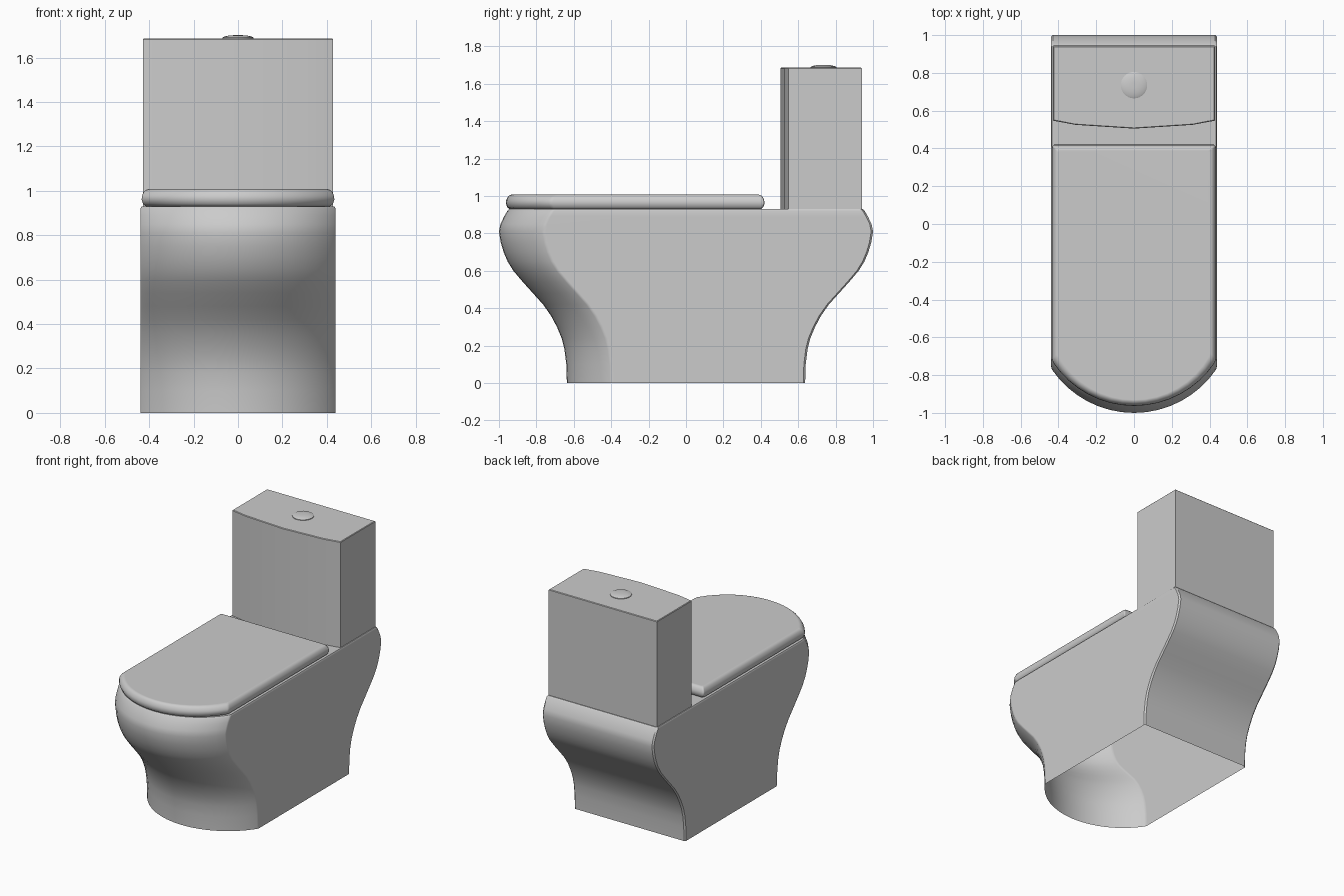
import bpy, bmesh
from math import sin, cos, asin, pi, radians

cube = bpy.data.objects.get("Cube")
if cube:
    bpy.data.objects.remove(cube, do_unlink=True)

ceramic = bpy.data.materials.new("grey ceramic")
ceramic.use_nodes = True
COLOR = (0.6, 0.6, 0.6, 1)
ceramic.diffuse_color = COLOR
ceramic.node_tree.nodes["Principled BSDF"].inputs["Base Color"].default_value = COLOR


def loft(name, rings, bottom=True, angle=35):
    """Skin a stack of (outline, z) rings and cap the ends."""
    bm = bmesh.new()
    loops = [[bm.verts.new((x, y, z)) for x, y in outline] for outline, z in rings]
    count = len(loops[0])
    for low, high in zip(loops, loops[1:]):
        for i in range(count):
            j = (i + 1) % count
            bm.faces.new((low[i], low[j], high[j], high[i]))
    bm.faces.new(loops[-1])
    if bottom:
        bm.faces.new(loops[0][::-1])
    mesh = bpy.data.meshes.new(name)
    bm.to_mesh(mesh)
    bm.free()
    mesh.materials.append(ceramic)
    obj = bpy.data.objects.new(name, mesh)
    bpy.context.collection.objects.link(obj)
    bpy.ops.object.select_all(action="DESELECT")
    obj.select_set(True)
    bpy.context.view_layer.objects.active = obj
    bpy.ops.object.shade_smooth_by_angle(angle=radians(angle))
    weighted = obj.modifiers.new("Weighted normals", "WEIGHTED_NORMAL")
    weighted.keep_sharp = True
    return obj


def bowed(half, front, back, sag=0.23, steps=16, soft=0.01):
    """Counter-clockwise outline: bowed front, straight sides, square back."""
    w = half - soft / 2
    radius = (w * w + sag * sag) / (2 * sag)
    sweep = asin(w / radius)
    arc = []
    for i in range(steps + 1):
        a = sweep * (2 * i / steps - 1)
        arc.append((radius * sin(a), front + radius * (1 - cos(a))))
    right = [(half, front + sag + 2 * soft), (half, back - soft), (half - soft, back)]
    return arc + right + [(-x, y) for x, y in reversed(right)]


# Pedestal and bowl: one open-bottomed shell, flaring at front and back
flare = [(0, .637), (.1, .64), (.18, .65), (.24, .665), (.3, .69), (.36, .722),
         (.42, .764), (.48, .818), (.54, .872), (.6, .923), (.65, .954),
         (.7, .975), (.75, .99), (.81, 1.0), (.85, .992), (.89, .973), (.92, .955)]
body = [(bowed(.44, -r, r), z) for z, r in flare]
body.append((bowed(.434, -.945, .945), .93))
loft("bowl_body", body, bottom=False)

# Closed lid with rounded rim
rim = [(.022, .928), (.007, .94), (0, .96), (.002, .978), (.01, .995), (.02, 1.004), (.032, 1.008)]
loft("seat_lid", [(bowed(.434 - d, -.963 + d, .42 - d), z) for d, z in rim], angle=60)


# Cistern with a gently faceted front and fine softened top edge
def tank(d):
    right = [(.31, .525 + d), (.428 - d, .547 + d), (.428 - d, .94 - d)]
    return [(0, .505 + d)] + right + [(-x, y) for x, y in reversed(right)]


loft("cistern", [(tank(0), .925), (tank(0), 1.682), (tank(.004), 1.686)])


# Domed flush button
def circle(r, steps=32):
    return [(r * cos(2 * pi * i / steps), .735 + r * sin(2 * pi * i / steps)) for i in range(steps)]


dome = [(.07, 1.68), (.07, 1.69), (.06, 1.695), (.04, 1.699), (.015, 1.701)]
loft("flush_button", [(circle(r), z) for r, z in dome])
